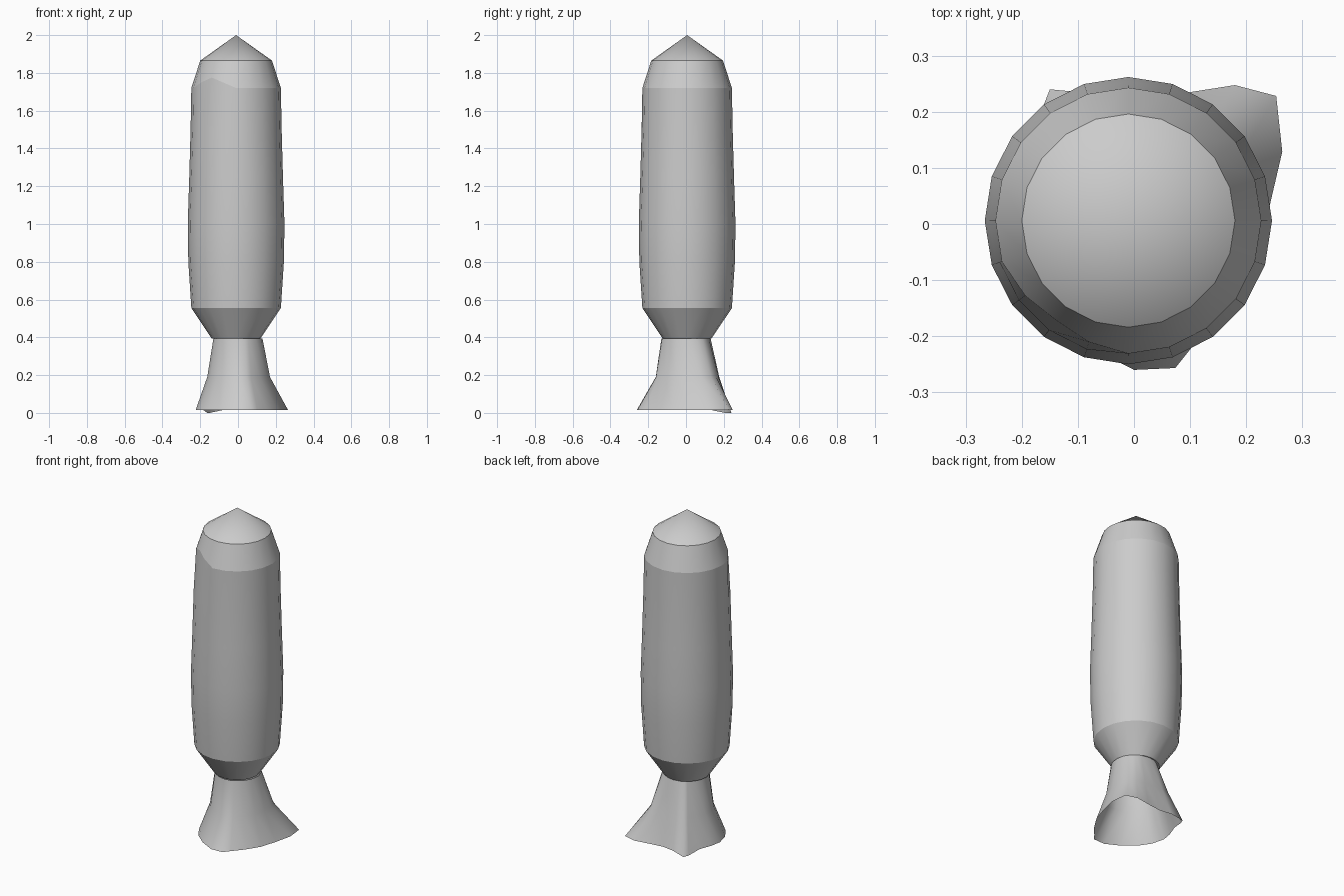
import bpy, bmesh
from math import sin, cos, radians, pi

if "Cube" in bpy.data.objects:
    bpy.data.objects.remove(bpy.data.objects["Cube"])

N = 20


def finish(bm, name):
    """Turn a bmesh into a named, smooth shaded object."""
    bmesh.ops.recalc_face_normals(bm, faces=bm.faces[:])
    for f in bm.faces:
        f.smooth = True
    me = bpy.data.meshes.new(name)
    bm.to_mesh(me)
    bm.free()
    ob = bpy.data.objects.new(name, me)
    bpy.context.collection.objects.link(ob)
    return ob


def bridge(bm, a, b):
    """Join two closed rings of vertices with quads."""
    n = len(a)
    for i in range(n):
        j = (i + 1) % n
        bm.faces.new((a[i], a[j], b[j], b[i]))


# Body: turned hull with a hard edge at each ring
profile = [(0.13, 0.395), (0.237, 0.555), (0.253, 0.80), (0.256, 1.0),
           (0.248, 1.25), (0.241, 1.5), (0.237, 1.72), (0.19, 1.865)]
CX, CY = -0.01, 0.006
bm = bmesh.new()
rings = []
for r, z in profile:
    ring = []
    for i in range(N):
        a = 2 * pi * i / N
        # the shoulder line rises at one place on the front left
        lift = {12: 0.03, 13: 0.055, 14: 0.03}.get(i, 0) if z == 1.72 else 0
        rr = r - lift * 0.32
        ring.append(bm.verts.new((CX + rr * cos(a), CY + rr * sin(a), z + lift)))
    rings.append(ring)
for a, b in zip(rings, rings[1:]):
    bridge(bm, a, b)
bm.faces.new(rings[0])
for k in (0, 1, 6, 7):
    for i in range(N):
        bm.edges.get((rings[k][i], rings[k][(i + 1) % N])).smooth = False

# Nose cone closing the top
tip = bm.verts.new((CX, CY, 2.0))
top = rings[-1]
for i in range(N):
    bm.faces.new((top[i], top[(i + 1) % N], tip))
finish(bm, "rocket_body")

# Exhaust skirt: open sheet, (angle, middle radius, rim radius)
lobes = [(5, 0.17, 0.24), (26, 0.185, 0.294), (42, 0.198, 0.341),
         (54, 0.198, 0.306), (69, 0.185, 0.25), (90, 0.175, 0.222),
         (108, 0.185, 0.245), (122, 0.2, 0.283), (128, 0.185, 0.264),
         (145, 0.168, 0.225), (165, 0.165, 0.22), (182, 0.163, 0.224),
         (203, 0.158, 0.222), (225, 0.155, 0.222), (248, 0.157, 0.232),
         (270, 0.16, 0.26), (286, 0.165, 0.267), (295, 0.162, 0.243),
         (315, 0.16, 0.222), (340, 0.163, 0.222)]
bm = bmesh.new()
upper, middle, rim = [], [], []
for deg, rm, rr in lobes:
    c, s = cos(radians(deg)), sin(radians(deg))
    dip = 0.0 if deg in (122, 128) else 0.016
    upper.append(bm.verts.new((0.13 * c, 0.13 * s, 0.395)))
    middle.append(bm.verts.new((rm * c, rm * s, 0.19)))
    rim.append(bm.verts.new((rr * c, rr * s, dip)))
bridge(bm, upper, middle)
bridge(bm, middle, rim)
finish(bm, "exhaust_skirt")
